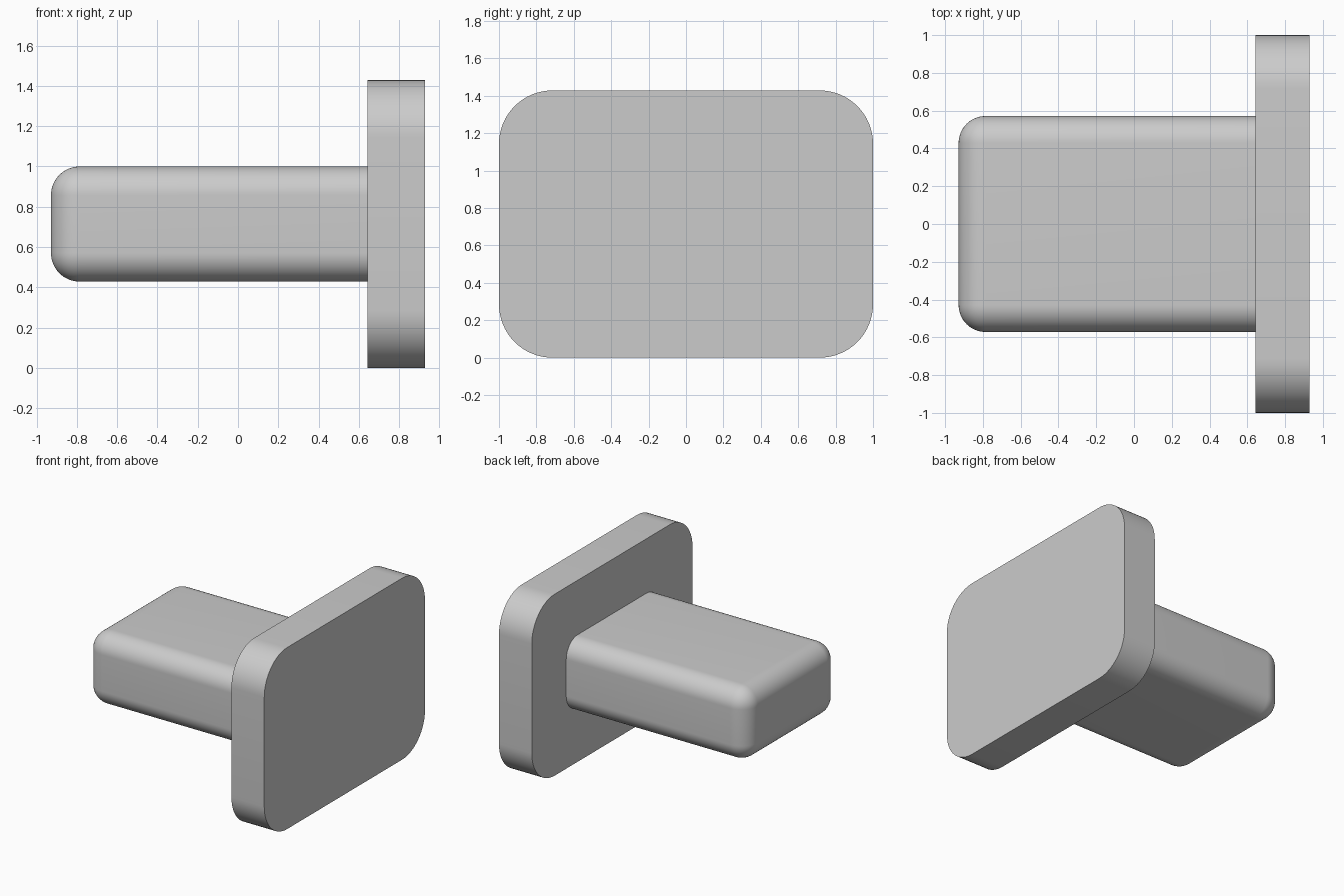
import bpy
import bmesh
from math import radians
from mathutils import Vector

cube = bpy.data.objects.get("Cube")
if cube:
    bpy.data.objects.remove(cube, do_unlink=True)

# Single grey material
GREY = (0.6, 0.6, 0.6, 1.0)
grey = bpy.data.materials.new("light_grey")
grey.use_nodes = True
grey.diffuse_color = GREY
grey.node_tree.nodes["Principled BSDF"].inputs["Base Color"].default_value = GREY

UNIT = 1 / 7  # module on which all the sizes are based


def rounded_box(name, low, high, radius, is_rounded):
    """Box between two corners, with the edges chosen by is_rounded filleted."""
    low, high = Vector(low), Vector(high)
    bm = bmesh.new()
    bmesh.ops.create_cube(bm, size=1)
    for v in bm.verts:
        v.co = (low + high) / 2 + v.co * (high - low)
    edges = [e for e in bm.edges if is_rounded(e)]
    bmesh.ops.bevel(bm, geom=edges, offset=radius, offset_type='OFFSET',
                    segments=16, profile=0.5, affect='EDGES')
    mesh = bpy.data.meshes.new(name)
    bm.to_mesh(mesh)
    bm.free()
    mesh.materials.append(grey)
    obj = bpy.data.objects.new(name, mesh)
    bpy.context.collection.objects.link(obj)
    bpy.ops.object.select_all(action='DESELECT')
    obj.select_set(True)
    bpy.context.view_layer.objects.active = obj
    bpy.ops.object.shade_smooth_by_angle(angle=radians(30))
    return obj


def runs_along_x(edge):
    a, b = edge.verts
    return abs(a.co.x - b.co.x) > UNIT


def off_the_plate(edge):
    return min(v.co.x for v in edge.verts) < 0


# Upright end plate: only its four corners are rounded
rounded_box("end_plate", (4.5 * UNIT, -1, 0), (6.5 * UNIT, 1, 10 * UNIT),
            2 * UNIT, runs_along_x)

# Horizontal peg: rounded everywhere except where it meets the plate
rounded_box("peg", (-6.5 * UNIT, -4 * UNIT, 3 * UNIT),
            (4.5 * UNIT + 0.005, 4 * UNIT, 7 * UNIT), UNIT, off_the_plate)
